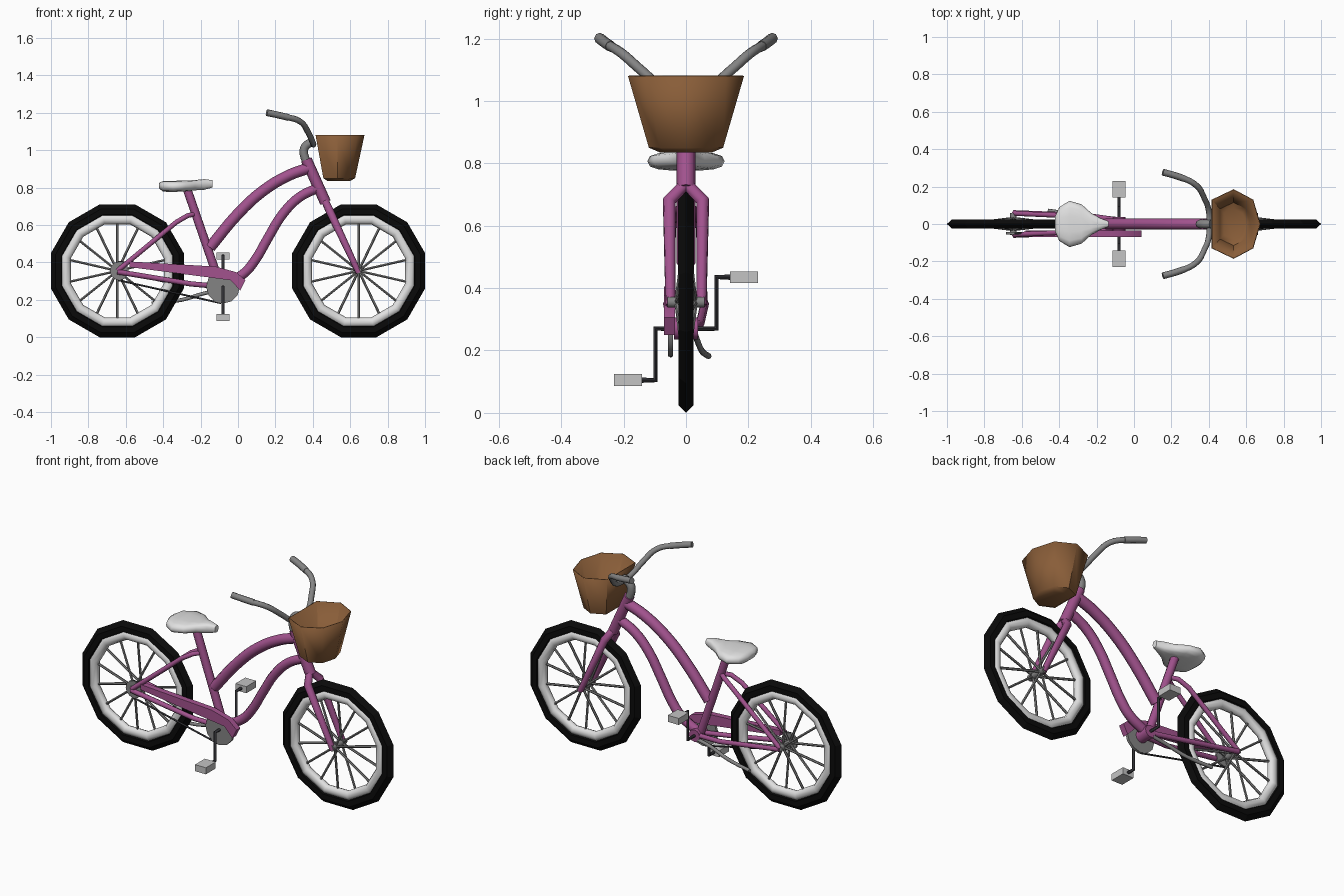
import bpy, bmesh, math
from mathutils import Vector

if "Cube" in bpy.data.objects:
    bpy.data.objects.remove(bpy.data.objects["Cube"])


def mat(name, *c):
    m = bpy.data.materials.new(name)
    m.diffuse_color = (*c, 1)
    m.use_nodes = True
    m.node_tree.nodes["Principled BSDF"].inputs["Base Color"].default_value = m.diffuse_color
    return m


PINK = mat("pink paint", 0.36, 0.085, 0.27)
BROWN = mat("brown wicker", 0.25, 0.11, 0.04)
WHITE = mat("white", 0.75, 0.75, 0.75)
METAL = mat("grey metal", 0.23, 0.23, 0.23)
PEDAL = mat("light grey", 0.55, 0.55, 0.55)
BLACK = mat("black rubber", 0.003, 0.003, 0.003)
DARK = mat("dark steel", 0.03, 0.03, 0.035)


def finish(ob, m, angle=35):
    ob.data.materials.clear()
    ob.data.materials.append(m)
    bpy.ops.object.select_all(action='DESELECT')
    ob.select_set(True)
    bpy.context.view_layer.objects.active = ob
    if angle:
        bpy.ops.object.shade_smooth_by_angle(angle=math.radians(angle))
    return ob


def from_bmesh(name, bm, m, angle=35):
    bmesh.ops.recalc_face_normals(bm, faces=bm.faces)
    me = bpy.data.meshes.new(name)
    bm.to_mesh(me)
    bm.free()
    ob = bpy.data.objects.new(name, me)
    bpy.context.collection.objects.link(ob)
    return finish(ob, m, angle)


def tube(name, paths, r, m, smooth=True, res=2):
    """Round tubes along paths of (x, y, z[, radius factor]) points."""
    cu = bpy.data.curves.new(name, 'CURVE')
    cu.dimensions = '3D'
    cu.bevel_depth, cu.bevel_resolution = r, res
    cu.use_fill_caps, cu.resolution_u = True, 4
    for p in paths:
        if smooth and len(p) > 2:
            s = cu.splines.new('BEZIER')
            pts = s.bezier_points
        else:
            s = cu.splines.new('POLY')
            pts = s.points
        pts.add(len(p) - 1)
        for q, v in zip(pts, p):
            q.co = v[:3] if s.type == 'BEZIER' else (*v[:3], 1)
            q.radius = v[3] if len(v) > 3 else 1
            if s.type == 'BEZIER':
                q.handle_left_type = q.handle_right_type = 'AUTO'
    ob = bpy.data.objects.new(name, cu)
    bpy.context.collection.objects.link(ob)
    bpy.ops.object.select_all(action='DESELECT')
    ob.select_set(True)
    bpy.context.view_layer.objects.active = ob
    bpy.ops.object.convert(target='MESH')
    return finish(bpy.context.object, m, 50)


def mirror(path):
    return [path, [(p[0], -p[1], *p[2:]) for p in path]]


def loft(bm, rings, closed=False):
    vs = [[bm.verts.new(p) for p in r] for r in rings]
    n = len(vs[0])
    pairs = list(zip(vs, vs[1:])) + ([(vs[-1], vs[0])] if closed else [])
    for a, b in pairs:
        for i in range(n):
            bm.faces.new((a[i], a[(i + 1) % n], b[(i + 1) % n], b[i]))
    return vs


def hoop(name, cx, cz, profile, m, angle):
    """Twelve-sided ring, profile = (apothem, y) points."""
    bm = bmesh.new()
    k = 1 / math.cos(math.pi / 12)
    rings = []
    for i in range(12):
        a = math.radians(15 + 30 * i)
        rings.append([(cx + r * k * math.cos(a), y, cz + r * k * math.sin(a)) for r, y in profile])
    loft(bm, rings, True)
    return from_bmesh(name, bm, m, angle)


def rod(name, x, z, y0, y1, r, m):
    return tube(name, [[(x, y0, z), (x, y1, z)]], r, m, res=4)


def box(name, c, d, m):
    bm = bmesh.new()
    bmesh.ops.create_cube(bm, size=1)
    for v in bm.verts:
        v.co = Vector([c[i] + v.co[i] * d[i] for i in range(3)])
    return from_bmesh(name, bm, m, 0)


# Wheels: tyre, rim, spokes, hub
ZC = 0.355
for side, cx in (("rear", -0.645), ("front", 0.645)):
    tyre = [(0.355, 0), (0.33, 0.024), (0.30, 0.024), (0.29, 0), (0.30, -0.024), (0.33, -0.024)]
    hoop(side + "_tyre", cx, ZC, tyre, BLACK, 20)
    rim = [(0.276 + 0.027 * math.cos(i * math.pi / 4), 0.024 * math.sin(i * math.pi / 4)) for i in range(8)]
    hoop(side + "_rim", cx, ZC, rim, WHITE, 50)
    spokes = []
    for i in range(14):
        a = 2 * math.pi * (i + 0.5) / 14
        c, s = math.cos(a), math.sin(a)
        y = 0.03 if i % 2 else -0.03
        spokes.append([(cx + 0.01 * c, y, ZC + 0.01 * s), (cx + 0.26 * c, 0, ZC + 0.26 * s)])
    tube(side + "_spokes", spokes, 0.007, METAL, res=1)
    rod(side + "_hub", cx, ZC, -0.06, 0.06, 0.017, METAL)
rod("rear_cog", -0.635, ZC, -0.055, -0.042, 0.05, METAL)

# Frame tubes
tube("head_tube", [[(0.365, 0, 0.95), (0.468, 0, 0.72)]], 0.03, PINK)
tube("top_tube", [[(0.38, 0, 0.905), (0.27, 0, 0.865), (0.13, 0, 0.78), (0.0, 0, 0.66), (-0.15, 0, 0.48)]], 0.03, PINK)
tube("down_tube", [[(0.43, 0, 0.80), (0.33, 0, 0.75), (0.24, 0, 0.66), (0.16, 0, 0.53),
                    (0.09, 0, 0.41), (0.03, 0, 0.34), (-0.08, 0, 0.28)]], 0.026, PINK)
tube("seat_tube", [[(-0.275, 0, 0.80), (-0.095, 0, 0.28)]], 0.023, PINK)
rod("bottom_bracket", -0.08, 0.27, -0.038, 0.038, 0.035, PINK)
tube("seat_stays", mirror([(-0.645, 0.057, 0.355), (-0.33, 0.043, 0.615), (-0.27, 0.03, 0.65), (-0.225, 0, 0.66)]),
     0.013, PINK, smooth=False)
tube("chain_stays", mirror([(-0.645, 0.06, 0.35), (-0.25, 0.045, 0.285), (-0.08, 0.02, 0.27)]), 0.014, PINK, smooth=False)
tube("fork", mirror([(0.462, 0.0, 0.735), (0.488, 0.054, 0.68, 1.1), (0.645, 0.05, 0.345, 0.8)]), 0.02, PINK, smooth=False)

# Chain guard: extruded side profile
outline = [(-0.58, 0.405), (-0.12, 0.378), (-0.01, 0.348), (0.04, 0.305), (0.012, 0.25),
           (-0.04, 0.305), (-0.14, 0.318), (-0.58, 0.375)]
bm = bmesh.new()
ends = loft(bm, [[(x, y, z) for x, z in outline] for y in (-0.07, -0.036)])
for e in ends:
    bm.faces.new(e)
from_bmesh("chain_guard", bm, PINK, 30)

# Drive train
rod("chainring", -0.08, 0.27, -0.057, -0.042, 0.09, METAL)
tube("chain", [[(-0.64, -0.049, 0.305), (-0.09, -0.049, 0.182)], [(-0.64, -0.049, 0.403), (-0.09, -0.049, 0.358)]], 0.005, DARK)
for s, name in ((1, "far"), (-1, "near")):
    zp = 0.27 + s * 0.165
    tube(name + "_crank", [[(-0.08, 0, 0.27), (-0.08, s * 0.098, 0.27), (-0.08, s * 0.098, zp), (-0.08, s * 0.15, zp)]],
         0.009, DARK, smooth=False)
    box(name + "_pedal", (-0.08, s * 0.186, zp), (0.07, 0.09, 0.038), PEDAL)
tube("kickstand", [[(-0.1, 0.03, 0.25), (-0.18, 0.035, 0.235), (-0.3, 0.05, 0.2), (-0.46, 0.072, 0.182)]], 0.01, METAL)

# Saddle: lofted cross-sections (x, half width, top, bottom)
bm = bmesh.new()
rings = []
for x, w, t, b in [(-0.422, 0.04, 0.825, 0.795), (-0.40, 0.09, 0.836, 0.778), (-0.345, 0.124, 0.837, 0.776),
                   (-0.28, 0.105, 0.838, 0.78), (-0.23, 0.06, 0.841, 0.785), (-0.18, 0.032, 0.846, 0.788),
                   (-0.137, 0.015, 0.84, 0.80)]:
    ring = []
    for i in range(14):
        a = 2 * math.pi * i / 14
        c, s = math.cos(a), math.sin(a)
        ring.append((x, w * math.copysign(abs(c) ** 0.7, c), (t + b) / 2 + (t - b) / 2 * math.copysign(abs(s) ** 0.7, s)))
    rings.append(ring)
vs = loft(bm, rings)
bm.faces.new(vs[0])
bm.faces.new(vs[-1])
from_bmesh("saddle", bm, WHITE, 60)

# Stem and swept handlebar
tube("stem", [[(0.368, 0, 0.93), (0.352, 0, 1.0), (0.37, 0, 1.03), (0.41, 0, 1.045)]], 0.023, METAL)
half = [(0.40, 0.07, 1.04), (0.375, 0.14, 1.095), (0.335, 0.205, 1.152), (0.25, 0.25, 1.18), (0.158, 0.275, 1.2)]
bar = [(x, -y, z) for x, y, z in reversed(half)] + [(0.403, 0, 1.03)] + half
tube("handlebar", [bar], 0.016, METAL)
tube("grips", mirror([(0.27, 0.242, 1.175), (0.21, 0.262, 1.189), (0.154, 0.277, 1.201)]), 0.018, METAL)

# Basket: open tapered bucket with a rounded floor
plan = [(-0.118, -0.13), (0, -0.186), (0.105, -0.13), (0.143, 0), (0.105, 0.13), (0, 0.186), (-0.118, 0.13)]
bm = bmesh.new()
vs = loft(bm, [[(0.533 + x * kx, y * ky, z) for x, y in plan]
               for kx, ky, z in [(1, 1, 1.08), (0.65, 0.64, 0.85), (0.45, 0.45, 0.835)]])
bm.faces.new(vs[-1])
basket = from_bmesh("basket", bm, BROWN, 50)
mod = basket.modifiers.new("thickness", 'SOLIDIFY')
mod.thickness = 0.005
